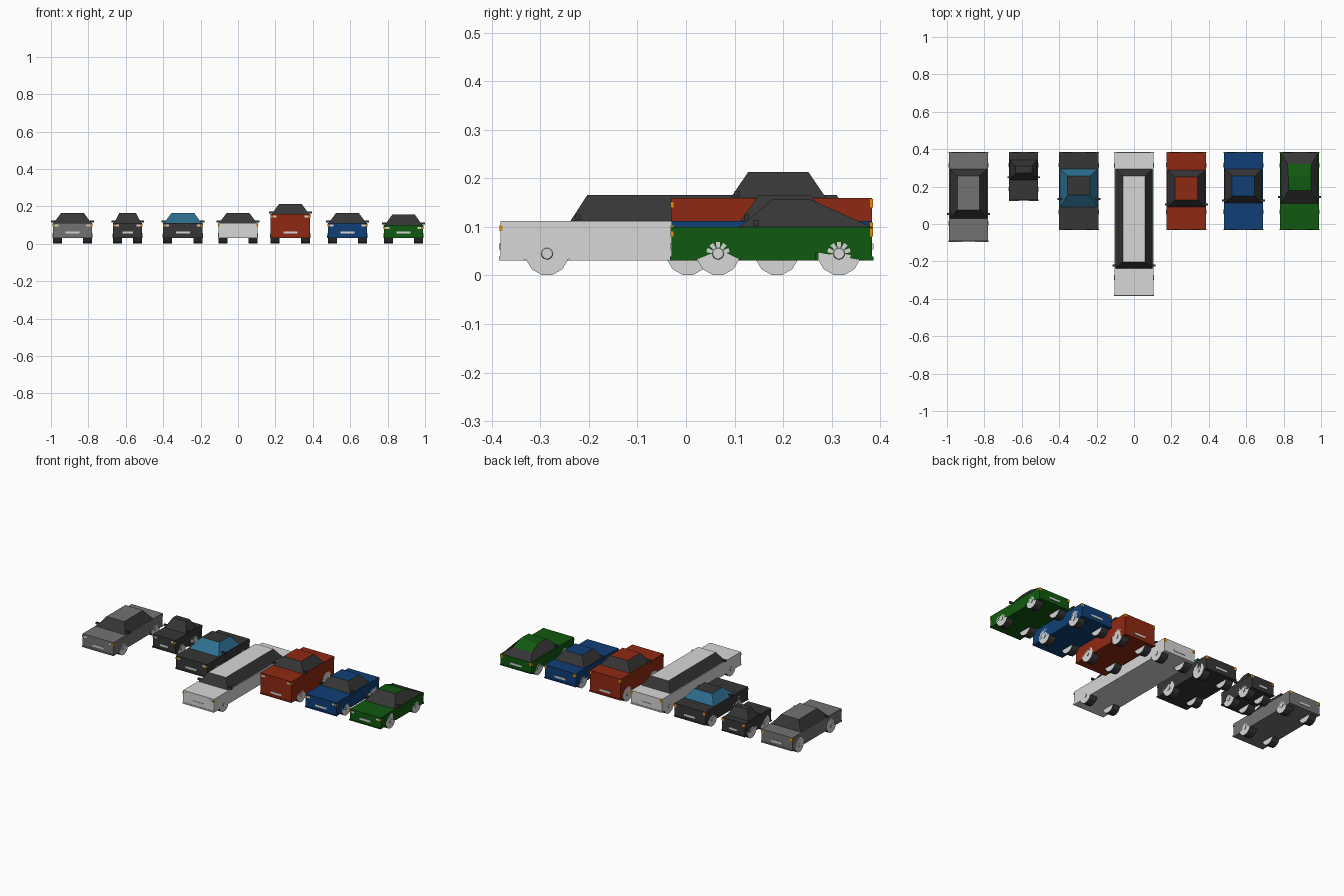
import bpy, bmesh, math
from mathutils import Matrix

if "Cube" in bpy.data.objects:
    bpy.data.objects.remove(bpy.data.objects["Cube"])


def material(name, r, g, b):
    m = bpy.data.materials.new(name)
    m.diffuse_color = (r, g, b, 1)
    m.use_nodes = True
    m.node_tree.nodes["Principled BSDF"].inputs["Base Color"].default_value = m.diffuse_color
    return m


GREY = material("mid grey", .17, .17, .17)
DARK = material("dark glass and rubber", .037, .037, .037)
SILVER = material("light silver", .68, .68, .68)
RED = material("rust red", .28, .022, .006)
BLUE = material("navy blue", .005, .05, .18)
GREEN = material("deep green", .005, .1, .005)
TEAL = material("teal glass", .026, .16, .28)
ORANGE = material("amber light", .8, .28, .005)

BACK = .383     # every car is parked with its tail on this line
BOTTOM = .031
WHEEL_R, ARCH_R, WHEEL_W = .045, .051, .048


def finish(bm, name, mats, loc=(0, 0, 0)):
    bmesh.ops.recalc_face_normals(bm, faces=bm.faces)
    me = bpy.data.meshes.new(name)
    bm.to_mesh(me)
    bm.free()
    for m in mats:
        me.materials.append(m)
    ob = bpy.data.objects.new(name, me)
    ob.location = loc
    bpy.context.collection.objects.link(ob)
    return ob


def add_box(bm, x0, x1, y0, y1, z0, z1, mat=0):
    mtx = Matrix.Translation(((x0 + x1) / 2, (y0 + y1) / 2, (z0 + z1) / 2)) \
        @ Matrix.Diagonal((x1 - x0, y1 - y0, z1 - z0, 1))
    vs = bmesh.ops.create_cube(bm, size=1, matrix=mtx)["verts"]
    for f in {f for v in vs for f in v.link_faces}:
        f.material_index = mat


def body(name, cx, hw, front, top, wheels, paint):
    bm = bmesh.new()
    inner = hw - WHEEL_W - .004
    # side profile with a round notch over each wheel
    prof = [(front, BOTTOM)]
    a0 = math.asin((BOTTOM - WHEEL_R) / ARCH_R)
    for wy in wheels:
        for i in range(11):
            a = math.pi - a0 + (2 * a0 - math.pi) * i / 10
            prof.append((wy + ARCH_R * math.cos(a), WHEEL_R + ARCH_R * math.sin(a)))
    prof += [(BACK, BOTTOM), (BACK, top), (front, top)]
    for s in (-1, 1):
        a = [bm.verts.new((s * hw, y, z)) for y, z in prof]
        b = [bm.verts.new((s * inner, y, z)) for y, z in prof]
        bm.faces.new(a)
        for i in range(len(prof)):
            j = (i + 1) % len(prof)
            bm.faces.new((a[i], a[j], b[j], b[i]))
    bmesh.ops.triangulate(bm, faces=[f for f in bm.faces if len(f.verts) > 4])
    # middle of the body between the wheel wells
    add_box(bm, -inner, inner, front, BACK, BOTTOM, top)
    # thin bumper strips
    for y in (front, BACK):
        add_box(bm, -hw - .002, hw + .002, y - .003, y + .003, BOTTOM, BOTTOM + .008)
    finish(bm, name + "_body", [paint], (cx, 0, 0))


def cabin(name, cx, stations, painted, paint, glass):
    # stations run from windscreen foot over the roof to the rear foot: y, z, half width
    bm = bmesh.new()
    sides = [[bm.verts.new((s * hw, y, z)) for y, z, hw in stations] for s in (-1, 1)]
    for i in range(len(stations) - 1):
        f = bm.faces.new((sides[0][i], sides[0][i + 1], sides[1][i + 1], sides[1][i]))
        f.material_index = 1 if i in painted else 0
    for s in sides:
        bm.faces.new(s)
    finish(bm, name + "_cabin", [glass, paint], (cx, 0, 0))


def fittings(name, cx, hw, front, top, mirror_y):
    # mirrors, lights and number plates
    bm = bmesh.new()
    for s in (-1, 1):
        def side_box(x0, x1, *rest):
            add_box(bm, min(s * x0, s * x1), max(s * x0, s * x1), *rest)
        side_box(hw - .015, hw + .01, mirror_y - .005, mirror_y + .005, top + .002, top + .014, 0)
        side_box(hw - .010, hw + .002, front - .002, front + .004, top - .02, top - .009, 2)
        side_box(hw - .030, hw - .012, front - .002, front + .002, top - .02, top - .009, 1)
        side_box(hw - .014, hw + .002, BACK - .004, BACK + .002, top - .02, top - .003, 2)
    w = hw * .36
    for y in (front, BACK):
        add_box(bm, -w, w, y - .003, y + .003, .054, .066, 1)
    finish(bm, name + "_mirrors_lights_plates", [DARK, SILVER, ORANGE], (cx, 0, 0))


def wheel_mesh():
    bm = bmesh.new()
    turn = Matrix.Rotation(math.pi / 2, 4, 'Y')
    # tyre
    bmesh.ops.create_cone(bm, cap_ends=True, segments=12, radius1=WHEEL_R, radius2=WHEEL_R,
                          depth=WHEEL_W,
                          matrix=turn @ Matrix.Rotation(math.pi / 12, 4, 'Z'))
    x = WHEEL_W / 2 + .001
    # hub cap
    n = len(bm.faces)
    bmesh.ops.create_cone(bm, cap_ends=True, segments=12, radius1=.013, radius2=.011,
                          depth=.004, matrix=Matrix.Translation((x, 0, 0)) @ turn)
    bm.faces.ensure_lookup_table()
    for f in bm.faces[n:]:
        f.material_index = 1
    # spokes
    for i in range(10):
        rot = Matrix.Rotation(i * math.pi / 5, 4, 'X')
        pts = [(-.003, .009), (.003, .009), (.0045, .024), (-.0045, .024)]
        f = bm.faces.new([bm.verts.new(rot @ v) for v in
                          [Matrix.Translation((x, y, z)).translation for y, z in pts]])
        f.material_index = 1
    ob = finish(bm, "wheel", [DARK, SILVER])
    me = ob.data
    bpy.data.objects.remove(ob)
    return me


WHEEL = wheel_mesh()


def car(name, cx, front, paint, hw=.105, top=.112, roof=.166, screen=(.09, .155),
        rear=(.257, .294), roof_hw=.06, mirror=.134, glass=DARK, axle=.096, fastback=False):
    wheels = (front + axle, .315)
    body(name, cx, hw, front, top, wheels, paint)
    base = hw - .005
    st = [(screen[0], top, base), (screen[1], roof, roof_hw), (rear[0], roof, roof_hw)]
    if fastback:
        st.append((.32, top + (roof - top) * .48, roof_hw + .004))
    st.append((rear[1], top, base))
    cabin(name, cx, st, (1, 2) if fastback else (1,), paint, glass)
    fittings(name, cx, hw, front, top, mirror)
    for wy in wheels:
        for s, side in ((-1, "left"), (1, "right")):
            ob = bpy.data.objects.new(f"{name}_{side}_wheel", WHEEL)
            ob.location = (cx + s * (hw - WHEEL_W / 2), wy, WHEEL_R)
            ob.rotation_euler.z = 0 if s > 0 else math.pi
            bpy.context.collection.objects.link(ob)


# the row of seven cars, left to right
car("grey_saloon", -.885, -.092, GREY, screen=(.03, .075), mirror=.053)
car("mini_car", -.59, .127, DARK, hw=.077, screen=(.235, .273), rear=(.31, .342),
    roof_hw=.044, mirror=.25, axle=.06)
car("dark_saloon", -.295, -.03, DARK, screen=(.09, .155), glass=TEAL)
car("limousine", 0, -.382, SILVER, screen=(-.238, -.203), mirror=-.222)
car("tall_wagon", .28, -.03, RED, top=.16, roof=.213, screen=(.092, .128),
    rear=(.252, .288), mirror=.105)
car("blue_saloon", .585, -.03, BLUE, screen=(.112, .15), mirror=.125)
car("green_fastback", .885, -.03, GREEN, top=.1, roof=.157, screen=(.11, .178),
    rear=(.255, .382), mirror=.144, fastback=True)
